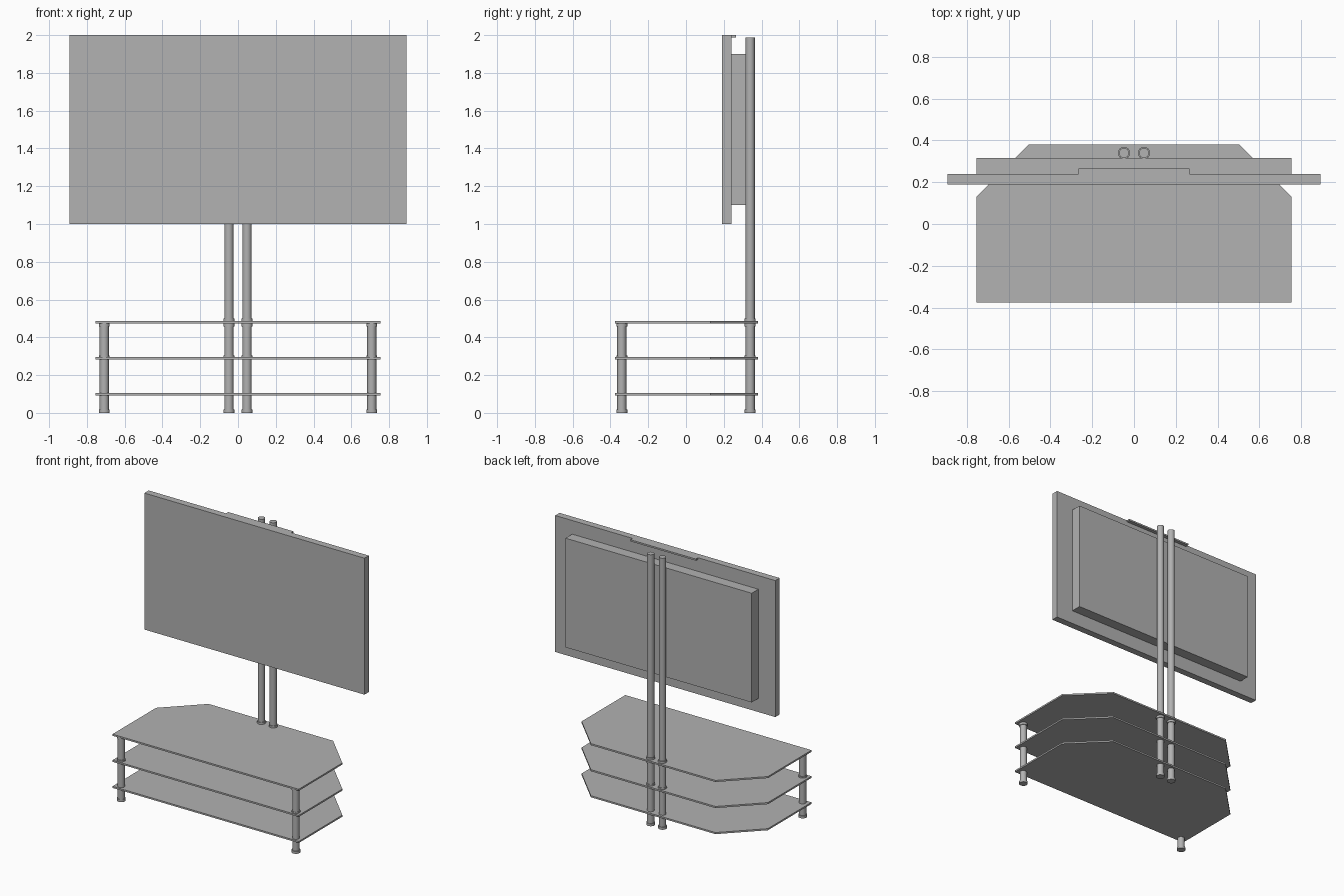
import bpy, bmesh, math

cube = bpy.data.objects.get("Cube")
if cube:
    bpy.data.objects.remove(cube)

# Single grey finish
grey = bpy.data.materials.new("plain grey")
grey.use_nodes = True
colour = (0.445, 0.445, 0.445, 1)
grey.diffuse_color = colour
grey.node_tree.nodes["Principled BSDF"].inputs["Base Color"].default_value = colour


def finish(name, bm):
    bmesh.ops.recalc_face_normals(bm, faces=bm.faces)
    mesh = bpy.data.meshes.new(name)
    bm.to_mesh(mesh)
    bm.free()
    mesh.materials.append(grey)
    obj = bpy.data.objects.new(name, mesh)
    bpy.context.collection.objects.link(obj)
    return obj


def panel(name, half_x, y0, y1, z0, z1):
    prism(name, [(-half_x, y0), (half_x, y0), (half_x, y1), (-half_x, y1)], z0, z1)


def prism(name, outline, z0, z1):
    bm = bmesh.new()
    face = bm.faces.new([bm.verts.new((x, y, z0)) for x, y in outline])
    top = bmesh.ops.extrude_face_region(bm, geom=[face])["geom"]
    verts = [v for v in top if isinstance(v, bmesh.types.BMVert)]
    bmesh.ops.translate(bm, vec=(0, 0, z1 - z0), verts=verts)
    finish(name, bm)


def turned(name, x, y, profile, sides=32):
    """Closed round post from (radius, height) points."""
    bm = bmesh.new()
    rings = []
    for r, z in profile:
        rings.append([bm.verts.new((x + r * math.cos(math.tau * i / sides),
                                    y + r * math.sin(math.tau * i / sides), z))
                      for i in range(sides)])
    for a, b in zip(rings, rings[1:]):
        for i in range(sides):
            j = (i + 1) % sides
            bm.faces.new((a[i], a[j], b[j], b[i]))
    bm.faces.new(rings[0])
    bm.faces.new(rings[-1])
    obj = finish(name, bm)
    bpy.ops.object.select_all(action='DESELECT')
    obj.select_set(True)
    bpy.context.view_layer.objects.active = obj
    bpy.ops.object.shade_smooth_by_angle()


def post_profile(collars, top):
    points = [(TUBE, 0.0)] if collars[0][0] > 0 else []
    for z0, z1 in collars:
        if z0 > 0:
            points.append((TUBE, z0))
        points += [(COLLAR, z0), (COLLAR, z1)]
        if z1 < top:
            points.append((TUBE, z1))
    if collars[-1][1] < top:
        points.append((TUBE, top))
    return points


TUBE, COLLAR = 0.024, 0.029
THICK = 0.012
SHELVES = [0.092, 0.283, 0.474]

# Glass shelves with chamfered back corners
right_side = [(0.755, -0.375), (0.755, 0.13), (0.505, 0.38)]
outline = right_side + [(-x, y) for x, y in reversed(right_side)]
for label, z in zip(("lower", "middle", "upper"), SHELVES):
    prism(label + "_shelf", outline, z, z + THICK)

# Posts with foot and shelf collars
foot = (0.0, 0.018)
mid = (SHELVES[1] + THICK, SHELVES[1] + THICK + 0.01)
under_top = (SHELVES[2] - 0.017, SHELVES[2])
over_top = (SHELVES[2] + THICK, SHELVES[2] + THICK + 0.014)
for side, s in (("left", 1), ("right", -1)):
    turned(side + "_front_leg", s * 0.708, -0.34,
           post_profile([foot, mid, under_top], SHELVES[2]))
    turned(side + "_rear_pole", s * 0.048, 0.34,
           post_profile([foot, mid, under_top, over_top], 1.987))

# Screen, rear housing and top lip
panel("screen", 0.892, 0.19, 0.24, 1.0, 2.0)
panel("rear_housing", 0.755, 0.24, 0.317, 1.1, 1.9)
panel("top_lip", 0.265, 0.24, 0.265, 1.988, 2.0)
